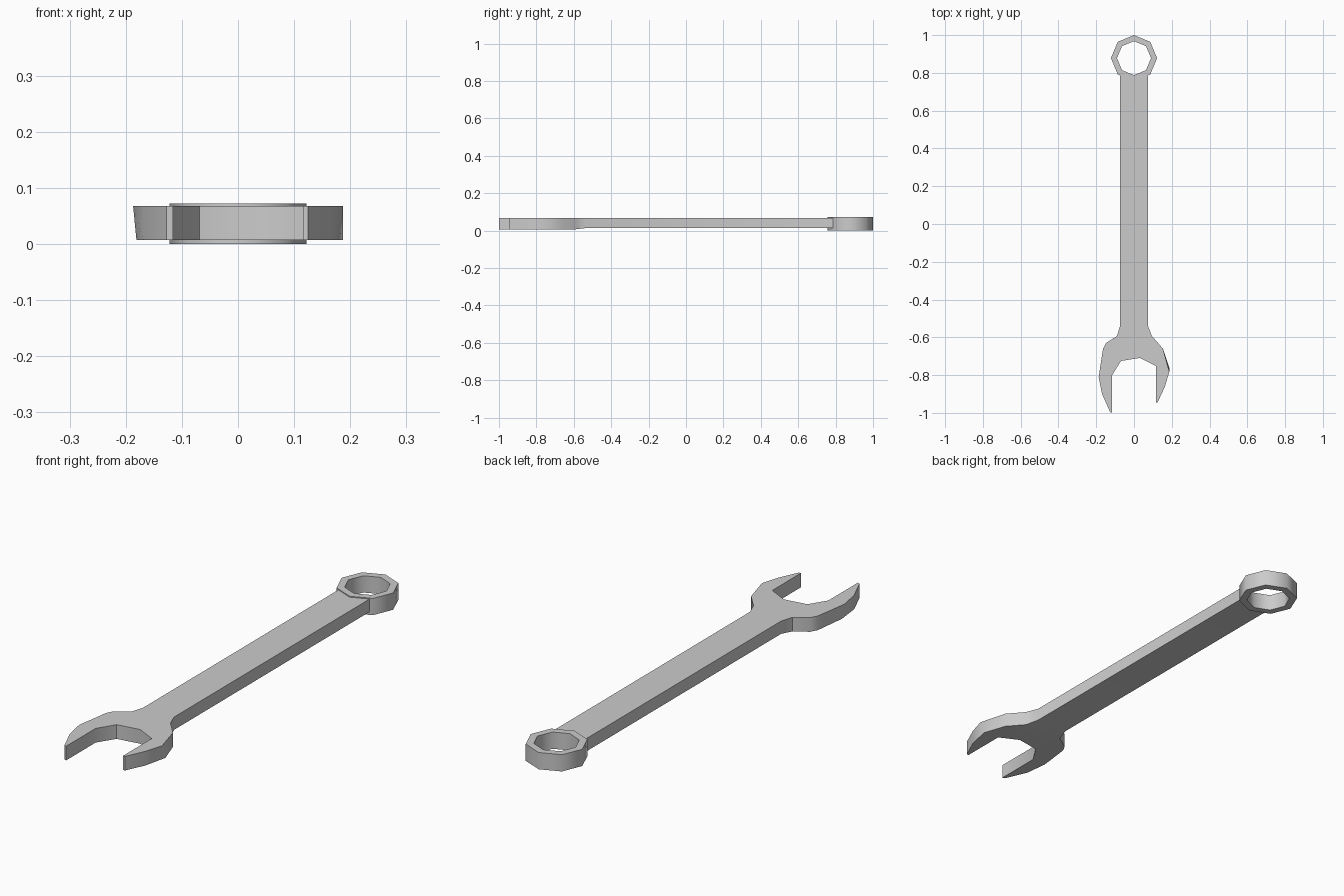
import bpy, bmesh, math

if "Cube" in bpy.data.objects:
    bpy.data.objects.remove(bpy.data.objects["Cube"])

def finish(name, bm, angle):
    bmesh.ops.recalc_face_normals(bm, faces=bm.faces)
    mesh = bpy.data.meshes.new(name)
    bm.to_mesh(mesh)
    bm.free()
    ob = bpy.data.objects.new(name, mesh)
    bpy.context.collection.objects.link(ob)
    bpy.ops.object.select_all(action='DESELECT')
    ob.select_set(True)
    bpy.context.view_layer.objects.active = ob
    bpy.ops.object.shade_smooth_by_angle(angle=math.radians(angle))
    return ob

# Handle and open jaw: one outline, counter-clockwise from the handle's ring end
outline = [
    (-0.074, 0.785), (-0.074, -0.54), (-0.09, -0.593),            # left handle and neck
    (-0.148, -0.63), (-0.164, -0.66), (-0.187, -0.81),            # long jaw, outside
    (-0.169, -0.90), (-0.127, -0.995), (-0.116, -1.0),
    (-0.116, -0.80), (-0.069, -0.725), (0.032, -0.709), (0.116, -0.751),  # mouth
    (0.116, -0.945), (0.125, -0.945), (0.164, -0.86),             # short jaw, outside
    (0.187, -0.782), (0.153, -0.66),
    (0.095, -0.593), (0.074, -0.54), (0.074, 0.785),              # right neck and handle
]
# Slight skew of the jaw's underside
under = {5: (-0.181, -0.80), 16: (0.187, -0.76)}
n = len(outline)
bm = bmesh.new()
top = [bm.verts.new((x, y, 0.068)) for x, y in outline]
bottom = []
for i, p in enumerate(outline):
    x, y = under.get(i, p)
    bottom.append(bm.verts.new((x, y, 0.013 if y > -0.55 else 0.007)))
# Caps are split into handle, neck and jaw; walls follow the outline
sections = [(0, 1, n - 2, n - 1), (1, 2, n - 3, n - 2), tuple(range(2, n - 2))]
for s in sections:
    bm.faces.new([top[i] for i in s])
    bm.faces.new([bottom[i] for i in reversed(s)])
for i in range(n):
    j = (i + 1) % n
    bm.faces.new((top[i], bottom[i], bottom[j], top[j]))
finish("handle_and_open_jaw", bm, 40)

# Octagonal ring end: a rectangular section carried round the centre
sides, centre_y = 8, 0.878
section = [(0.122, 0.0), (0.122, 0.072), (0.090, 0.072), (0.090, 0.0)]
bm = bmesh.new()
rings = []
for k in range(sides):
    a = 2 * math.pi * k / sides
    rings.append([bm.verts.new((r * math.cos(a), centre_y + r * math.sin(a), z))
                  for r, z in section])
for k in range(sides):
    a, b = rings[k], rings[(k + 1) % sides]
    for i in range(4):
        j = (i + 1) % 4
        bm.faces.new((a[i], b[i], b[j], a[j]))
finish("ring_end", bm, 50)
